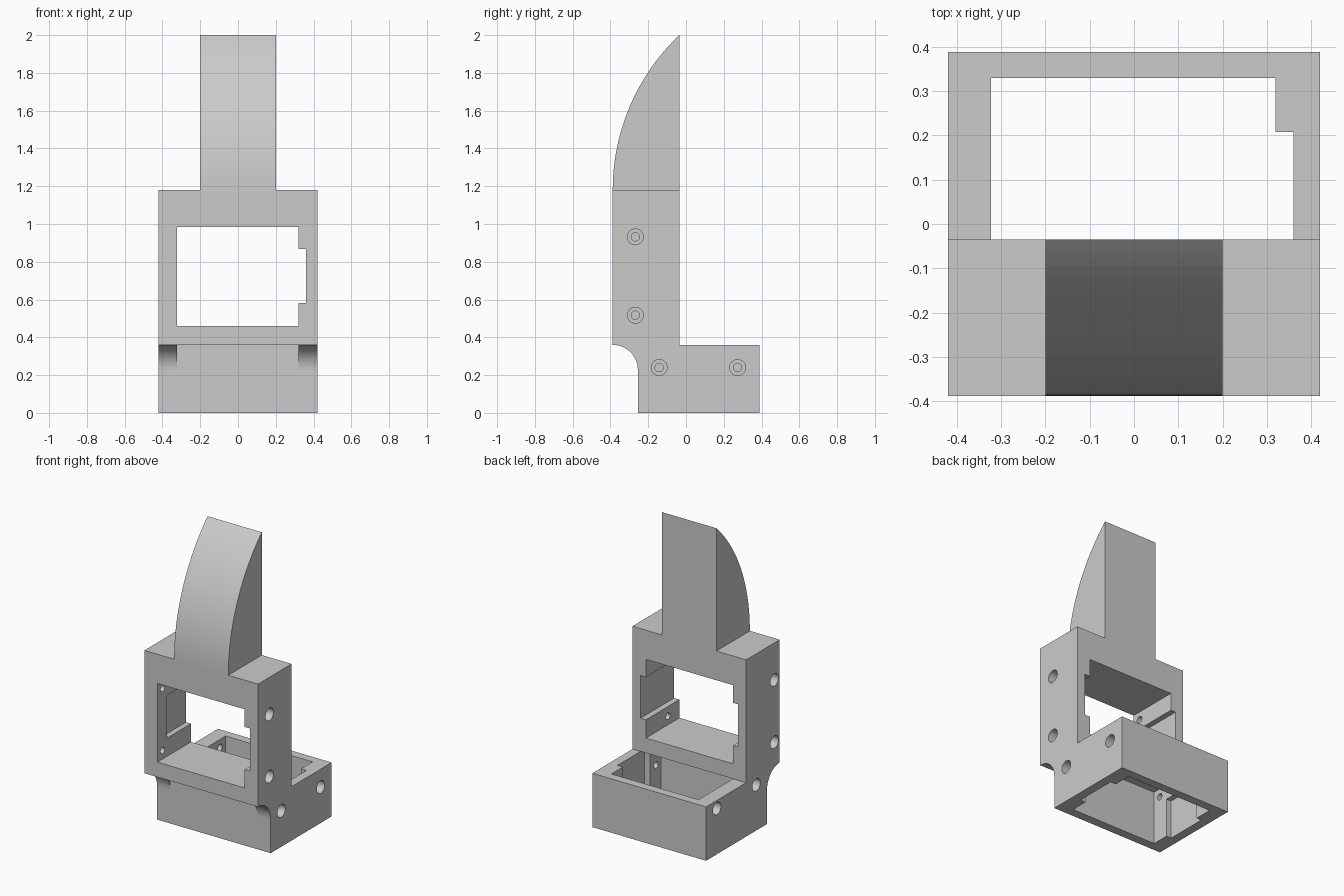
import bpy, bmesh, math
from mathutils import Vector, Matrix

cube = bpy.data.objects.get("Cube")
if cube:
    bpy.data.objects.remove(cube, do_unlink=True)

# One plain grey plastic
grey = bpy.data.materials.new("grey plastic")
grey.use_nodes = True
colour = (0.6, 0.6, 0.6, 1)
grey.diffuse_color = colour
grey.node_tree.nodes["Principled BSDF"].inputs["Base Color"].default_value = colour

HALF, FRONT, MID, BACK = 0.42, -0.388, -0.035, 0.388
DECK, SHOULDER, TOP = 0.36, 1.18, 2.0
WALL_FRONT = -0.255


def finish(name, bm):
    bmesh.ops.recalc_face_normals(bm, faces=bm.faces)
    mesh = bpy.data.meshes.new(name)
    bm.to_mesh(mesh)
    bm.free()
    mesh.materials.append(grey)
    obj = bpy.data.objects.new(name, mesh)
    bpy.context.collection.objects.link(obj)
    return obj


def box(name, a, b):
    """Box between two opposite corners."""
    a, b = Vector(a), Vector(b)
    size = Vector([abs(c) for c in b - a])
    bm = bmesh.new()
    bmesh.ops.create_cube(bm, size=1, matrix=Matrix.Translation((a + b) / 2) @ Matrix.Diagonal(size).to_4x4())
    return finish(name, bm)


def rod(x0, x1, y, z, radius):
    """Cylinder along x."""
    bm = bmesh.new()
    place = Matrix.Translation(((x0 + x1) / 2, y, z)) @ Matrix.Rotation(math.pi / 2, 4, 'Y')
    bmesh.ops.create_cone(bm, cap_ends=True, segments=32, radius1=radius, radius2=radius,
                          depth=abs(x1 - x0), matrix=place)
    return finish("hole_cutter", bm)


def extrude_profile(name, points, x0, x1):
    """Side profile of (y, z) points, extruded along x."""
    bm = bmesh.new()
    face = bm.faces.new([bm.verts.new((x0, y, z)) for y, z in points])
    made = bmesh.ops.extrude_face_region(bm, geom=[face])["geom"]
    bmesh.ops.translate(bm, vec=(x1 - x0, 0, 0), verts=[v for v in made if isinstance(v, bmesh.types.BMVert)])
    return finish(name, bm)


def select(obj):
    bpy.ops.object.select_all(action='DESELECT')
    obj.select_set(True)
    bpy.context.view_layer.objects.active = obj


def cut(obj, cutter):
    mod = obj.modifiers.new("cut", 'BOOLEAN')
    mod.operation, mod.solver, mod.object = 'DIFFERENCE', 'EXACT', cutter
    select(obj)
    bpy.ops.object.modifier_apply(modifier=mod.name)
    bpy.data.objects.remove(cutter, do_unlink=True)


def motor_bay(obj, place, depth):
    """Cut a bay; place(u, w) maps length and depth from the open face to (y, z)."""
    def slot(x0, x1, u0, u1, w0, w1):
        cut(obj, box("slot_cutter", (x0, *place(u0, w0)), (x1, *place(u1, w1))))

    over = depth + 0.1
    slot(-0.323, 0.32, 0, 0.525, -0.1, over)
    slot(0.25, 0.36, 0.122, 0.407, -0.1, over)       # open cable groove
    slot(-0.36, -0.25, 0.122, 0.407, 0.1, over)      # recess behind the lip
    for side, w in ((1, 0.12), (-1, 0.055)):         # counterbored screw holes
        for u in (0.057, 0.472):
            y, z = place(u, w)
            cut(obj, rod(side * 0.25, side * 0.5, y, z, 0.022))
            cut(obj, rod(side * 0.36, side * 0.5, y, z, 0.042))


# Lower housing, open at top and bottom
lower = box("lower_housing", (-HALF, WALL_FRONT, 0), (HALF, BACK, DECK))
motor_bay(lower, lambda u, w: (0.33 - u, DECK - w), DECK)

# Upper housing, open at front and back
upper = box("upper_housing", (-HALF, FRONT, DECK), (HALF, MID, SHOULDER))
motor_bay(upper, lambda u, w: (FRONT + w, 0.46 + u), MID - FRONT)

# Curved gussets under the overhang
r = WALL_FRONT - FRONT
arc = [(FRONT + r * math.sin(a), DECK - r + r * math.cos(a))
       for a in (i * math.pi / 32 for i in range(17))]
gussets = [extrude_profile(name, arc + [(WALL_FRONT, DECK)], x0, x1)
           for name, x0, x1 in (("right_gusset", -HALF, -0.323), ("left_gusset", 0.32, HALF))]

# Fin with a front that curves back to a sharp top edge
height, depth = TOP - SHOULDER, MID - FRONT
R = (height ** 2 + depth ** 2) / (2 * depth)
sweep = math.asin(height / R)
curve = [(FRONT + R - R * math.cos(a), SHOULDER + R * math.sin(a))
         for a in (i * sweep / 32 for i in range(33))]
fin = extrude_profile("fin", curve + [(MID, SHOULDER)], -0.2, 0.2)

for part in [lower, upper, fin] + gussets:
    select(part)
    bpy.ops.object.shade_smooth_by_angle(angle=math.radians(30))
